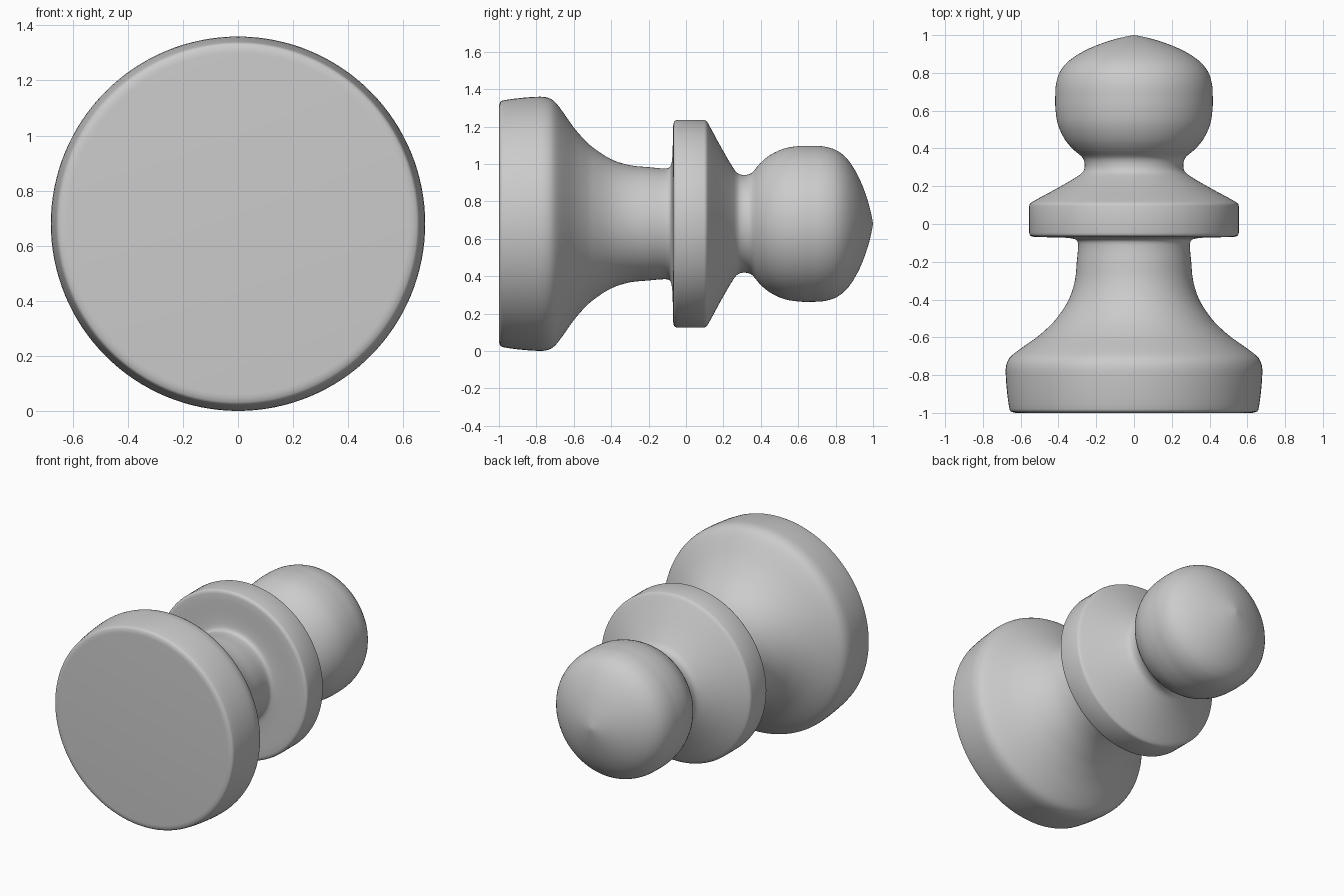
import bpy, bmesh, math
from mathutils import Vector

if "Cube" in bpy.data.objects:
    bpy.data.objects.remove(bpy.data.objects["Cube"])

R = 0.68      # largest radius, also height of the axis above the ground
SIDES = 128

# Turned profile as (y, radius) runs; each run is smoothed, runs meet in corners
runs = [
    # base rim, concave flare and stem
    [(-0.999, 0.635), (-0.992, 0.652), (-0.98, 0.659), (-0.90, 0.671), (-0.80, 0.679),
     (-0.75, 0.677), (-0.71, 0.66), (-0.67, 0.614), (-0.60, 0.515), (-0.55, 0.457),
     (-0.50, 0.41), (-0.40, 0.345), (-0.30, 0.313), (-0.20, 0.303), (-0.11, 0.296),
     (-0.085, 0.305), (-0.075, 0.34), (-0.071, 0.41), (-0.068, 0.53), (-0.06, 0.55),
     (-0.045, 0.555)],
    # collar rim and sloped shoulder, neck, head
    [(0.095, 0.555), (0.108, 0.55), (0.122, 0.53), (0.19, 0.405), (0.255, 0.295),
     (0.28, 0.268), (0.31, 0.261), (0.34, 0.266), (0.36, 0.28), (0.393, 0.32),
     (0.447, 0.366), (0.527, 0.403), (0.61, 0.416), (0.67, 0.417), (0.74, 0.413),
     (0.81, 0.39), (0.87, 0.337), (0.928, 0.24), (0.97, 0.13), (0.992, 0.045), (1.0, 0.0)],
]


def smooth(points, steps=3):
    """Catmull-Rom curve through the points."""
    p = [Vector(q) for q in points]
    p = [p[0]] + p + [p[-1]]
    out = []
    for a, b, c, d in zip(p, p[1:], p[2:], p[3:]):
        # chord-scaled tangents avoid overshoot between uneven points
        l0, l1, l2 = max((b - a).length, 1e-6), (c - b).length, max((d - c).length, 1e-6)
        m1 = (c - a) / (l0 + l1) * l1
        m2 = (d - b) / (l1 + l2) * l1
        for i in range(steps):
            t = i / steps
            out.append(b * (2*t**3 - 3*t**2 + 1) + m1 * (t**3 - 2*t**2 + t)
                       + c * (3*t**2 - 2*t**3) + m2 * (t**3 - t**2))
    return out + [p[-1]]


profile = [Vector((-1.0, 0.0)), Vector((-1.0, 0.62))]
for run in runs:
    profile += smooth(run)

# Spin the profile around the y axis
bm = bmesh.new()
verts = [bm.verts.new((0, y, r)) for y, r in profile]
edges = [bm.edges.new(pair) for pair in zip(verts, verts[1:])]
bmesh.ops.spin(bm, geom=verts + edges, cent=(0, 0, 0), axis=(0, 1, 0),
               angle=math.tau, steps=SIDES, use_duplicate=False)
bmesh.ops.remove_doubles(bm, verts=bm.verts, dist=1e-5)
bmesh.ops.recalc_face_normals(bm, faces=bm.faces)
mesh = bpy.data.meshes.new("pawn")
bm.to_mesh(mesh)
bm.free()

pawn = bpy.data.objects.new("pawn", mesh)
pawn.location.z = R
bpy.context.collection.objects.link(pawn)

# Plain grey finish
grey = bpy.data.materials.new("plain grey")
grey.diffuse_color = (0.6, 0.6, 0.6, 1)
grey.use_nodes = True
grey.node_tree.nodes["Principled BSDF"].inputs["Base Color"].default_value = grey.diffuse_color
mesh.materials.append(grey)

bpy.context.view_layer.objects.active = pawn
pawn.select_set(True)
bpy.ops.object.shade_smooth_by_angle(angle=math.radians(40))
